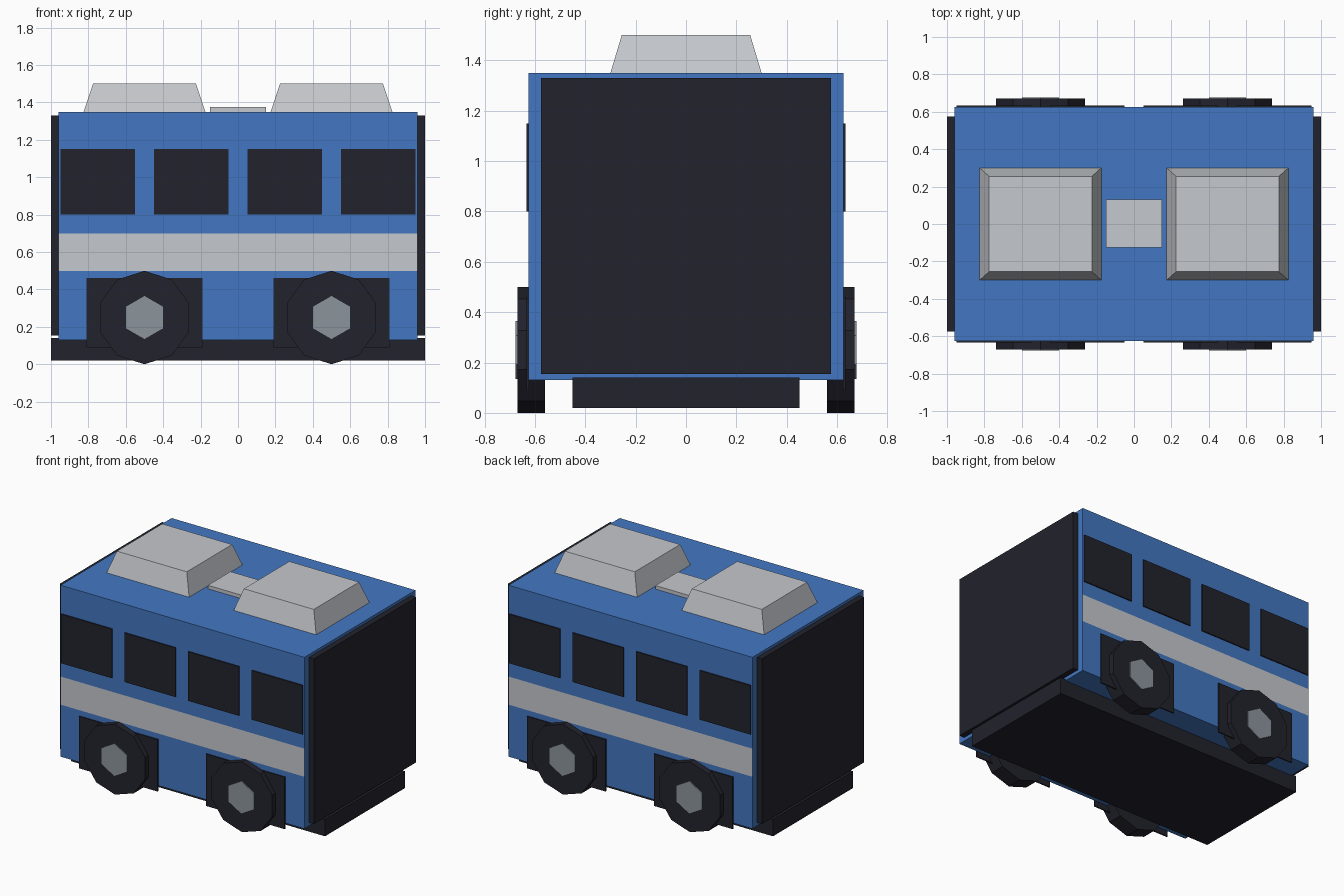
import bpy, bmesh, math
from mathutils import Matrix, Vector

cube = bpy.data.objects.get("Cube")
if cube:
    bpy.data.objects.remove(cube, do_unlink=True)


def material(name, rgb):
    m = bpy.data.materials.new(name)
    m.use_nodes = True
    m.diffuse_color = (*rgb, 1)
    m.node_tree.nodes["Principled BSDF"].inputs["Base Color"].default_value = (*rgb, 1)
    return m


blue = material("blue paint", (0.057, 0.187, 0.54))
grey = material("light grey", (0.56, 0.58, 0.61))
dark = material("dark trim", (0.016, 0.016, 0.026))
steel = material("hub steel", (0.26, 0.3, 0.33))


def finish(name, bm, *mats):
    bmesh.ops.recalc_face_normals(bm, faces=bm.faces)
    mesh = bpy.data.meshes.new(name)
    bm.to_mesh(mesh)
    bm.free()
    for m in mats:
        mesh.materials.append(m)
    ob = bpy.data.objects.new(name, mesh)
    bpy.context.scene.collection.objects.link(ob)
    return ob


def box_mesh(low, high):
    low, high = Vector(low), Vector(high)
    bm = bmesh.new()
    bmesh.ops.create_cube(bm, size=1)
    bmesh.ops.scale(bm, vec=high - low, verts=bm.verts)
    bmesh.ops.translate(bm, vec=(low + high) / 2, verts=bm.verts)
    return bm


def box(name, low, high, mat):
    return finish(name, box_mesh(low, high), mat)


def disc(name, x, z, radius, sides, inner, outer, side, mat):
    # Prism along y with one corner pointing straight up
    bm = bmesh.new()
    bmesh.ops.create_cone(bm, cap_ends=True, segments=sides, radius1=radius,
                          radius2=radius, depth=outer - inner)
    top = max(bm.verts, key=lambda v: v.co.y).co
    turn = math.pi / 2 - math.atan2(top.y, top.x)
    bmesh.ops.rotate(bm, matrix=Matrix.Rotation(turn, 3, "Z"), verts=bm.verts)
    bmesh.ops.rotate(bm, matrix=Matrix.Rotation(math.pi / 2, 3, "X"), verts=bm.verts)
    bmesh.ops.translate(bm, vec=(x, side * (inner + outer) / 2, z), verts=bm.verts)
    return finish(name, bm, mat)


# Body shell, cut into bands so the side stripe is flush
W, D = 0.96, 0.625
bm = box_mesh((-W, -D, 0.13), (W, D, 1.35))
for z in (0.5, 0.7):
    bmesh.ops.bisect_plane(bm, geom=bm.verts[:] + bm.edges[:] + bm.faces[:],
                           plane_co=(0, 0, z), plane_no=(0, 0, 1))
bm.normal_update()
for f in bm.faces:
    if abs(f.normal.y) > 0.9 and 0.5 < f.calc_center_median().z < 0.7:
        f.material_index = 1
finish("body", bm, blue, grey)

# Chassis below the body
box("chassis", (-1, -0.45, 0.02), (1, 0.45, 0.14), dark)

# Dark end panels
for name, s in (("left", 1), ("right", -1)):
    x0, x1 = sorted((s * (W - 0.01), s))
    box(name + "_end_panel", (x0, -0.575, 0.155), (x1, 0.575, 1.33), dark)

# Windows, wheel arches and wheels on both long sides
for name, s in (("back", 1), ("front", -1)):
    y0, y1 = sorted((s * (D - 0.001), s * (D + 0.008)))
    for i in range(4):
        x = -0.75 + 0.5 * i
        box(f"{name}_window_{i + 1}", (x - 0.2, y0, 0.8), (x + 0.2, y1, 1.15), dark)
    for end, x in (("left", 0.5), ("right", -0.5)):
        label = f"{name}_{end}"
        box(label + "_wheel_arch", (x - 0.31, y0, 0.09), (x + 0.31, y1, 0.46), dark)
        disc(label + "_wheel", x, 0.25, 0.25, 10, 0.56, 0.67, s, dark)
        disc(label + "_hub", x, 0.25, 0.115, 6, 0.62, 0.677, s, steel)

# Tapered roof units and the flat hatch between them
for name, x in (("left", 0.5), ("right", -0.5)):
    bm = box_mesh((x - 0.325, -0.3, 1.35), (x + 0.325, 0.3, 1.5))
    for v in bm.verts:
        if v.co.z > 1.4:
            v.co.x = x + math.copysign(0.275, v.co.x - x)
            v.co.y = math.copysign(0.255, v.co.y)
    finish(name + "_roof_unit", bm, grey)
box("roof_hatch", (-0.15, -0.125, 1.345), (0.15, 0.13, 1.375), grey)
